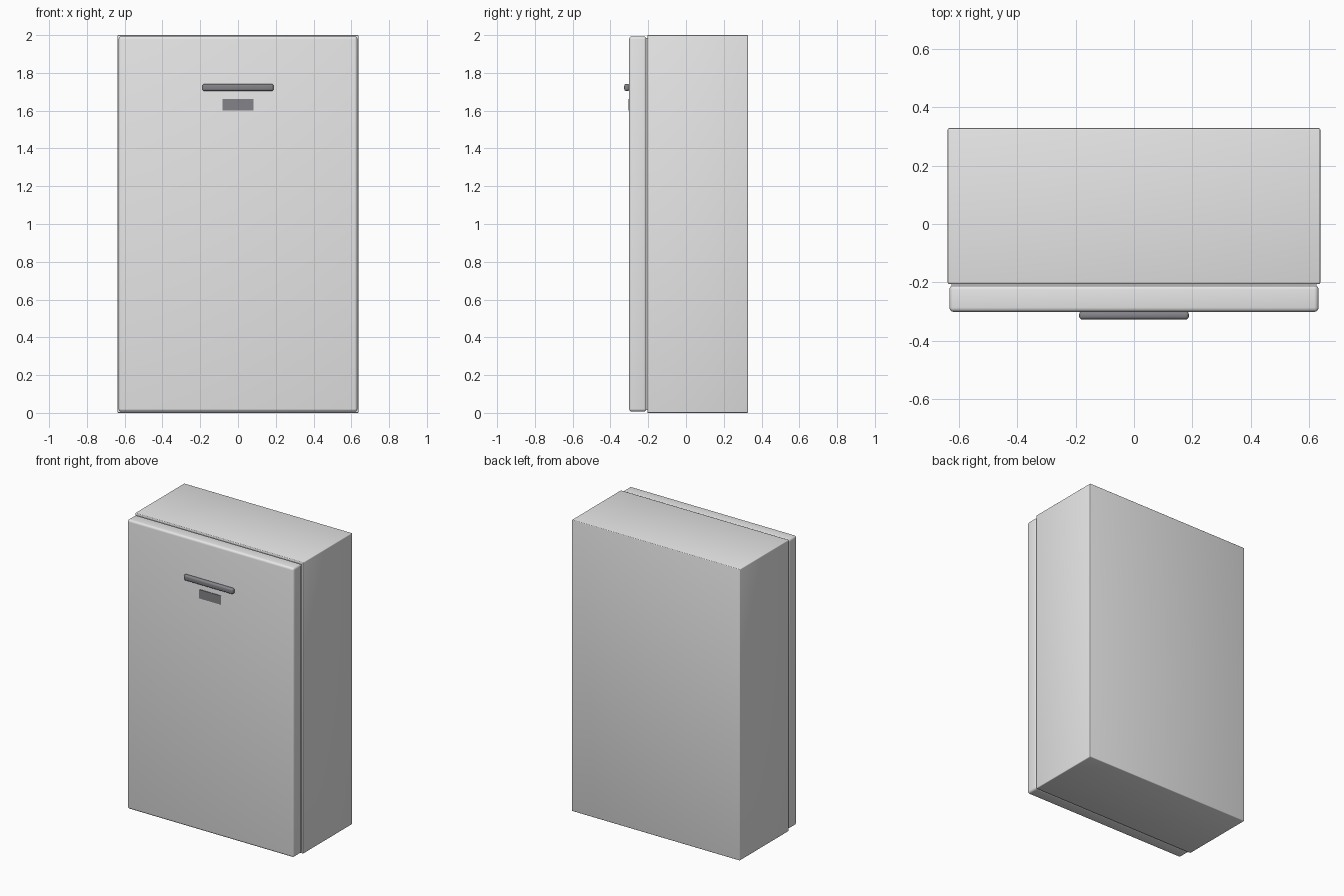
import bpy
import math

cube = bpy.data.objects.get("Cube")
if cube:
    bpy.data.objects.remove(cube, do_unlink=True)


def material(name, colour):
    mat = bpy.data.materials.new(name)
    mat.use_nodes = True
    mat.diffuse_color = colour
    mat.node_tree.nodes["Principled BSDF"].inputs["Base Color"].default_value = colour
    return mat


def box(name, x, y, z, mat, bevel=0.0, segments=4):
    """Box spanning the given (low, high) ranges, with rounded edges."""
    bpy.ops.mesh.primitive_cube_add(size=1)
    obj = bpy.context.object
    obj.name = name
    spans = (x, y, z)
    obj.location = [(a + b) / 2 for a, b in spans]
    obj.scale = [b - a for a, b in spans]
    bpy.ops.object.transform_apply(location=False, rotation=False, scale=True)
    obj.data.materials.append(mat)
    if bevel:
        mod = obj.modifiers.new("rounded_edges", "BEVEL")
        mod.width = bevel
        mod.segments = segments
        bpy.ops.object.modifier_apply(modifier=mod.name)
        bpy.ops.object.shade_smooth_by_angle(angle=math.radians(40))
    return obj


enamel = material("light_grey_enamel", (0.8, 0.8, 0.8, 1))
metal = material("dark_grey_metal", (0.23, 0.23, 0.25, 1))

# Cabinet and the slightly smaller door in front of it
box("cabinet", (-0.638, 0.638), (-0.205, 0.328), (0, 2), enamel, 0.005, 3)
box("door", (-0.632, 0.632), (-0.301, -0.209), (0.007, 1.993), enamel, 0.015)

# Recessed gasket that joins the door and cabinet
box("door_gasket", (-0.625, 0.625), (-0.212, -0.202), (0.014, 1.986), enamel)

# Handle bar and the plain plate beneath it
box("handle", (-0.188, 0.188), (-0.327, -0.299), (1.704, 1.742), metal, 0.011)
box("badge_plate", (-0.083, 0.083), (-0.305, -0.3), (1.6, 1.661), metal)
